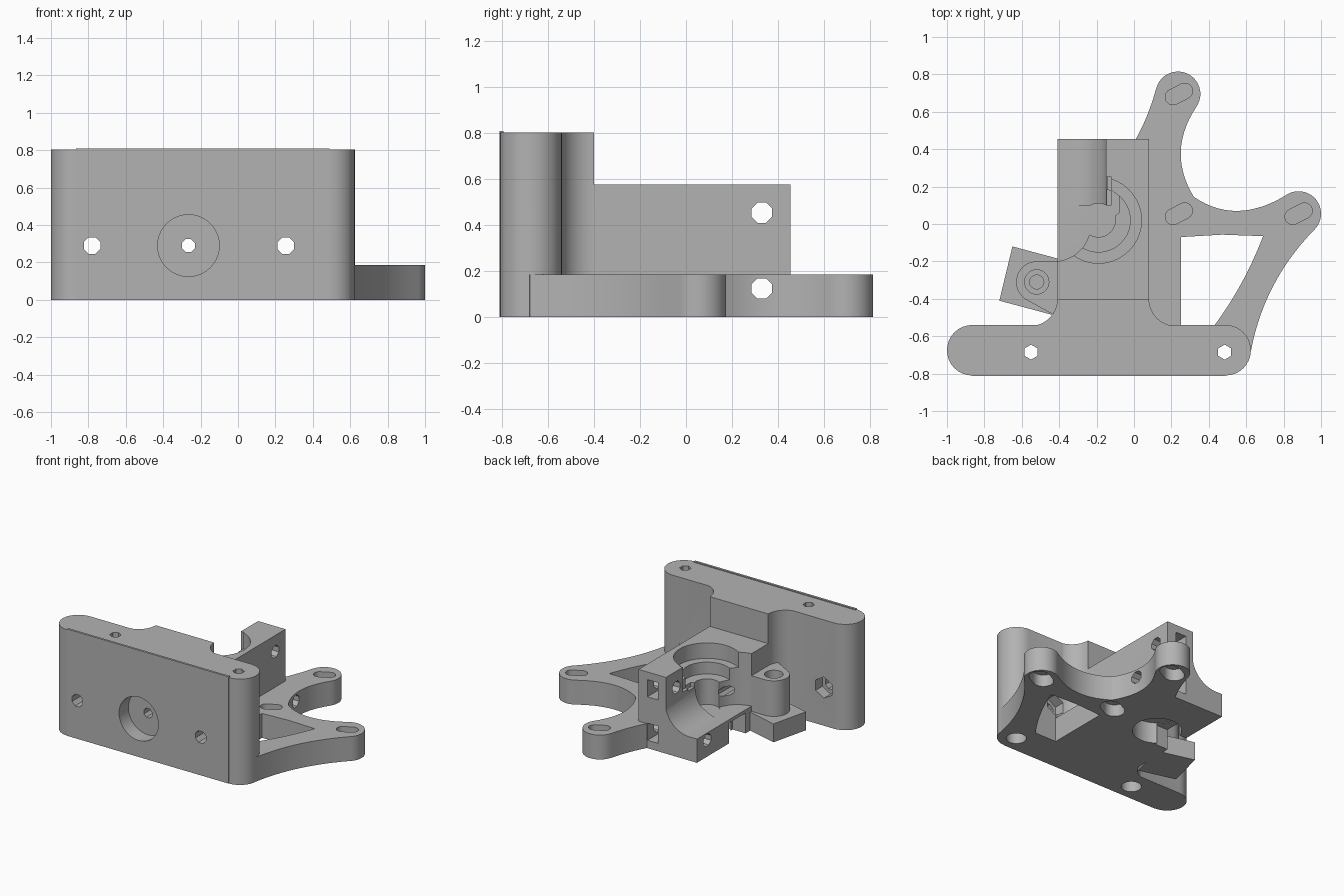
import bpy, bmesh
from math import cos, sin, radians

cube = bpy.data.objects.get("Cube")
if cube:
    bpy.data.objects.remove(cube, do_unlink=True)

grey = bpy.data.materials.new("plain grey")
grey.use_nodes = True
grey.diffuse_color = (0.45, 0.45, 0.45, 1)
grey.node_tree.nodes["Principled BSDF"].inputs["Base Color"].default_value = (0.45, 0.45, 0.45, 1)


def arc(cx, cy, r, start, end, n=16):
    angles = [radians(start + (end - start) * i / n) for i in range(n + 1)]
    return [(cx + r * cos(a), cy + r * sin(a)) for a in angles]


def circle(cx, cy, r, n=40, turn=0):
    return arc(cx, cy, r, turn, turn + 360, n)[:-1]


def sweep(p, q, r, n=14):
    """Curve through three points, without its end points."""
    out = []
    for i in range(1, n):
        t = i / n
        w = ((1 - t) * (1 - 2 * t), 4 * t * (1 - t), t * (2 * t - 1))
        out.append(tuple(w[0] * p[k] + w[1] * q[k] + w[2] * r[k] for k in (0, 1)))
    return out


def rect(x0, y0, x1, y1):
    return [(x0, y0), (x1, y0), (x1, y1), (x0, y1)]


def slot(cx, cy, r, half, angle):
    dx, dy = half * cos(radians(angle)), half * sin(radians(angle))
    return (arc(cx + dx, cy + dy, r, angle - 90, angle + 90, 10)
            + arc(cx - dx, cy - dy, r, angle + 90, angle + 270, 10))


def prism(name, outline, lo, hi, axis="z"):
    """Extrude an outline along an axis."""
    place = {"x": lambda a, b, h: (h, a, b),
             "y": lambda a, b, h: (a, h, b),
             "z": lambda a, b, h: (a, b, h)}[axis]
    bm = bmesh.new()
    low = [bm.verts.new(place(a, b, lo)) for a, b in outline]
    high = [bm.verts.new(place(a, b, hi)) for a, b in outline]
    bm.faces.new(low)
    bm.faces.new(high)
    n = len(low)
    for i in range(n):
        j = (i + 1) % n
        bm.faces.new((low[i], low[j], high[j], high[i]))
    bmesh.ops.recalc_face_normals(bm, faces=bm.faces)
    mesh = bpy.data.meshes.new(name)
    bm.to_mesh(mesh)
    bm.free()
    mesh.materials.append(grey)
    ob = bpy.data.objects.new(name, mesh)
    bpy.context.collection.objects.link(ob)
    return ob


def combine(operation, name, outline, lo, hi, axis="z"):
    tool = prism(name, outline, lo, hi, axis)
    tool.hide_render = True
    bpy.context.view_layer.objects.active = body
    mod = body.modifiers.new(name, "BOOLEAN")
    mod.operation, mod.solver, mod.object = operation, "EXACT", tool
    bpy.ops.object.modifier_apply(modifier=mod.name)
    bpy.data.objects.remove(tool, do_unlink=True)


def add(*args):
    combine("UNION", *args)


def cut(*args):
    combine("DIFFERENCE", *args)


# Front wall with rounded ends, and the thin lip on its front
wall = arc(0.49, -0.675, 0.135, -90, 90) + arc(-0.865, -0.675, 0.135, 90, 270)
body = prism("bracket_body", wall, 0, 0.803)
add("front_lip", rect(-0.865, -0.812, 0.49, -0.795), 0.0, 0.81)

# Filleted neck and main block
neck = (arc(0.225, -0.4, 0.145, 180, 270) + [(0.225, -0.6), (-0.555, -0.6)]
        + arc(-0.555, -0.4, 0.145, 270, 360))
add("neck", neck, 0, 0.803)
add("main_block", rect(-0.41, -0.5, 0.08, 0.455), 0, 0.578)

# Base plate with two motor arms
arm_back = arc(0.235, 0.695, 0.12, 165, -35, 20)
arm_side = arc(0.88, 0.055, 0.12, 125, -45, 20)
foot = (0.625, -0.68)
plate = ([(0.01, 0.455)] + sweep((0.01, 0.455), (0.07, 0.58), arm_back[0], 6) + arm_back
         + sweep(arm_back[-1], (0.25, 0.385), (0.32, 0.145)) + [(0.32, 0.145)]
         + sweep((0.32, 0.145), (0.555, 0.07), arm_side[0]) + arm_side
         + sweep(arm_side[-1], (0.745, -0.33), foot)
         + [foot, (0.3, -0.7), (-0.02, -0.7), (-0.02, 0.3)])
add("base_plate", plate, 0, 0.185)
window = ([(0.25, -0.542), (0.25, -0.07), (0.47, -0.057), (0.69, -0.065)]
          + sweep((0.69, -0.065), (0.575, -0.315), (0.43, -0.542)) + [(0.43, -0.542)])
cut("window", window, -0.1, 0.3)

# Clearance for the idler arm, with its curved floor
clearance = ([(-0.15, 0.6), (-0.15, 0.25), (-0.12, 0.25), (-0.12, 0.18), (-0.08, 0.15),
              (-0.08, 0.06), (-0.24, -0.06)]
             + sweep((-0.24, -0.06), (-0.31, -0.16), (-0.43, -0.202))
             + [(-0.43, -0.202), (-0.8, -0.202), (-0.8, 0.6)])
cut("idler_clearance", clearance, 0.18, 1)
trough = arc(-0.35, 0.385, 0.205, -90, 0) + [(-0.12, 0.385), (-0.12, 0.15), (-0.35, 0.15)]
add("trough_floor", trough, 0.1, 0.455, "y")

# Hinge ear above a tilted block
ear = arc(-0.52, -0.31, 0.11, 90, 240) + [(-0.44, -0.48), (-0.35, -0.48), (-0.35, -0.2)]
add("hinge_ear", ear, 0.135, 0.41)
add("tilted_block", [(-0.65, -0.12), (-0.72, -0.41), (-0.44, -0.485), (-0.37, -0.195)], 0, 0.14)
cut("ear_counterbore", circle(-0.52, -0.31, 0.065, 24), 0.35, 0.6)
cut("ear_hole", circle(-0.52, -0.31, 0.038, 16), 0.15, 0.6)

# Stepped bearing bore
for r, lo, hi in ((0.23, 0.46, 0.9), (0.17, 0.37, 0.5), (0.09, 0.176, 0.4), (0.17, -0.1, 0.16)):
    cut("bearing_bore", circle(-0.19, 0.02, r), lo, hi)
cut("side_notch", rect(-0.45, -0.13, -0.3, 0.07), -0.1, 0.155)

# Motor slots: narrow above, wide pocket below
for x, y in ((0.24, 0.695), (0.24, 0.055), (0.88, 0.055)):
    cut("motor_slot", slot(x, y, 0.042, 0.035, 27), 0.1, 0.3)
    cut("screw_head_slot", slot(x, y, 0.072, 0.035, 27), -0.1, 0.09)

# Mounting holes in the wall
for x in (-0.55, 0.485):
    cut("vertical_hole", circle(x, -0.685, 0.04, 6, 30), -0.1, 1)
    cut("vertical_counterbore", circle(x, -0.685, 0.07, 24), -0.1, 0.12)
for x in (-0.78, 0.255):
    cut("front_hole", circle(x, 0.29, 0.048, 8, 22.5), -1, -0.5, "y")
    cut("nut_pocket", circle(x, 0.29, 0.08, 6, 30), -0.62, -0.5, "y")
cut("feed_counterbore", circle(-0.265, 0.29, 0.165), -1, -0.7, "y")
cut("feed_hole", circle(-0.265, 0.29, 0.037, 8, 22.5), -1, 0.6, "y")

# Clamp bolt holes across the block, with nut slots at the back
for z in (0.125, 0.455):
    cut("clamp_hole", circle(0.33, z, 0.048, 8, 22.5), -1, 1, "x")
    cut("nut_slot", rect(-0.085, z - 0.065, 0.005, z + 0.065), 0.26, 0.5, "y")

# Smooth the round faces, keep the edges crisp
bpy.ops.object.select_all(action="DESELECT")
body.select_set(True)
bpy.context.view_layer.objects.active = body
bpy.ops.object.shade_smooth_by_angle(angle=radians(28))
